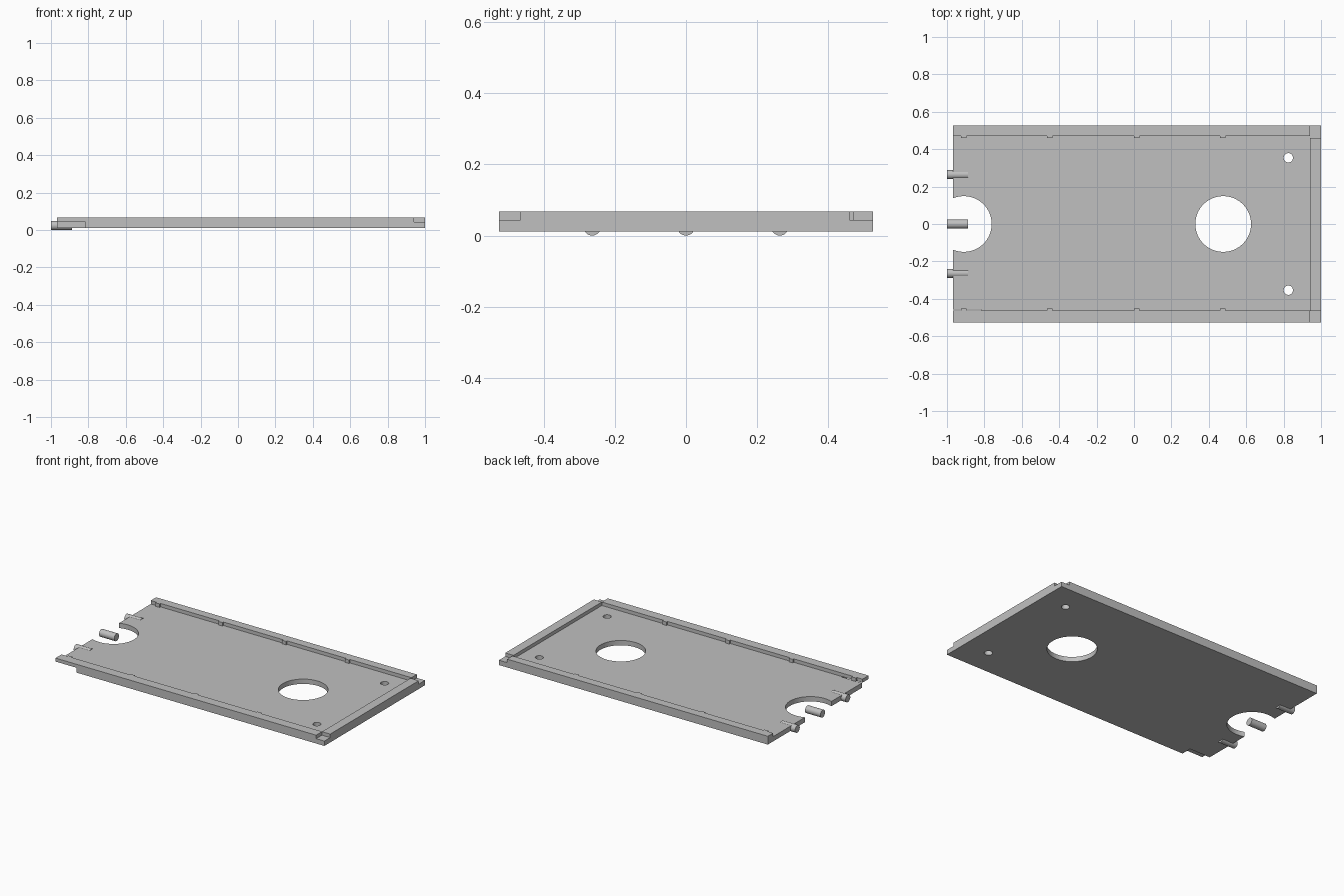
import bpy
import bmesh
from mathutils import Matrix

if "Cube" in bpy.data.objects:
    bpy.data.objects.remove(bpy.data.objects["Cube"], do_unlink=True)

grey = bpy.data.materials.new("light grey")
grey.use_nodes = True
COLOR = (0.527, 0.527, 0.527, 1)
grey.diffuse_color = COLOR
grey.node_tree.nodes["Principled BSDF"].inputs["Base Color"].default_value = COLOR

BOTTOM, FLOOR, TOP = 0.012, 0.044, 0.067
X0, X1, Y = -0.967, 1.0, 0.526
END_X, IN_BACK, IN_FRONT = 0.94, 0.47, -0.463


def finish(name, bm):
    mesh = bpy.data.meshes.new(name)
    bm.to_mesh(mesh)
    bm.free()
    mesh.materials.append(grey)
    obj = bpy.data.objects.new(name, mesh)
    bpy.context.collection.objects.link(obj)
    return obj


def box(name, x, y, z):
    bm = bmesh.new()
    bmesh.ops.create_cube(bm, size=1)
    for v in bm.verts:
        for i, (lo, hi) in enumerate((x, y, z)):
            v.co[i] = lo if v.co[i] < 0 else hi
    return finish(name, bm)


def cylinder(name, radius, depth, location, axis="Z", sides=48):
    bm = bmesh.new()
    turn = Matrix.Rotation(1.5707963, 4, "Y") if axis == "X" else Matrix()
    bmesh.ops.create_cone(bm, cap_ends=True, segments=sides, radius1=radius,
                          radius2=radius, depth=depth,
                          matrix=Matrix.Translation(location) @ turn)
    return finish(name, bm)


def select_only(obj):
    bpy.ops.object.select_all(action="DESELECT")
    obj.select_set(True)
    bpy.context.view_layer.objects.active = obj


def smooth(obj):
    select_only(obj)
    bpy.ops.object.shade_smooth_by_angle()


# Base plate with round openings and a cut front corner
plate = box("base_plate", (X0, X1), (-Y, Y), (BOTTOM, FLOOR))
cutters = [
    cylinder("hole_cutter", 0.149, 1, (0.477, 0, 0), sides=64),
    cylinder("end_recess_cutter", 0.149, 1, (-0.91, 0, 0), sides=64),
    box("corner_cutter", (-1.1, -0.815), (-0.6, -0.457), (-0.5, 0.5)),
]
for side in (-1, 1):
    cutters.append(cylinder("screw_hole_cutter", 0.025, 1, (0.825, side * 0.354, 0), sides=24))
select_only(plate)
for cutter in cutters:
    mod = plate.modifiers.new("cut", "BOOLEAN")
    mod.operation = "DIFFERENCE"
    mod.solver = "EXACT"
    mod.object = cutter
    bpy.ops.object.modifier_apply(modifier=mod.name)
    bpy.data.objects.remove(cutter, do_unlink=True)
smooth(plate)

# Raised rims, leaving both corners at the closed end low
box("back_rim", (X0, END_X), (IN_BACK, Y), (FLOOR, TOP))
box("front_rim", (X0, END_X), (-Y, IN_FRONT), (FLOOR, TOP))
box("end_rim", (END_X, X1), (-0.465, 0.46), (FLOOR, TOP))

# Small tabs on the inner side of the long rims
for x in (-0.91, -0.45, 0.015, 0.475):
    box("back_tab", (x - 0.015, x + 0.015), (IN_BACK - 0.01, IN_BACK), (FLOOR, TOP))
    box("front_tab", (x - 0.015, x + 0.015), (IN_FRONT, IN_FRONT + 0.01), (FLOOR, TOP))

# Locating pins at the open end
for y in (-0.264, 0, 0.264):
    smooth(cylinder("pin", 0.0245, 0.112, (-0.944, y, 0.0245), axis="X", sides=32))
